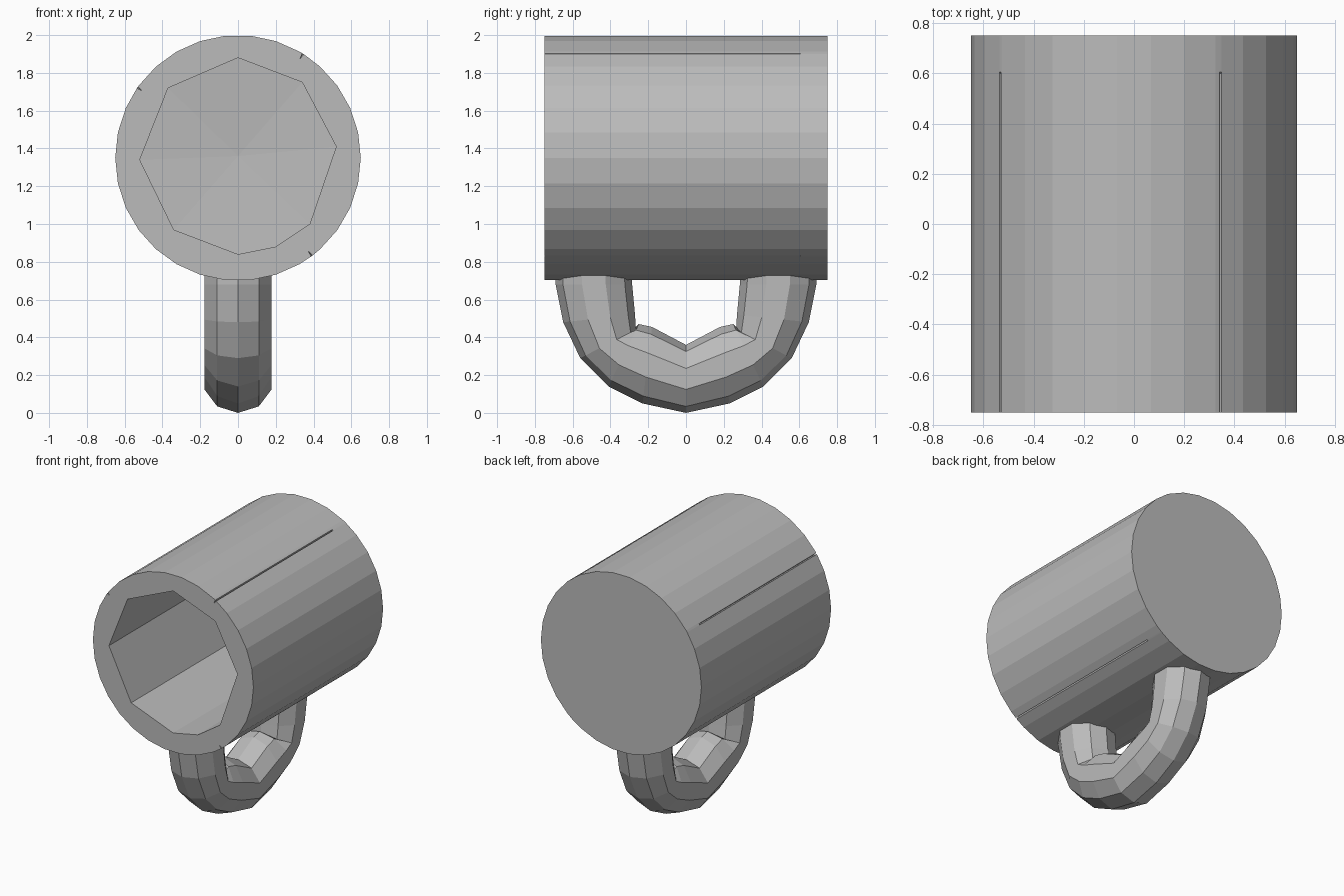
import bpy
import bmesh
from math import cos, sin, radians, pi

if "Cube" in bpy.data.objects:
    bpy.data.objects.remove(bpy.data.objects["Cube"], do_unlink=True)

grey = bpy.data.materials.new("plain grey")
grey.use_nodes = True
grey.diffuse_color = (0.5, 0.5, 0.5, 1)
grey.node_tree.nodes["Principled BSDF"].inputs["Base Color"].default_value = (0.5, 0.5, 0.5, 1)

RADIUS, CENTRE_Z, SIDES = 0.65, 1.35, 30
FRONT, FLOOR, BACK = -0.75, 0.6, 0.75


def finish(bm, name):
    bmesh.ops.recalc_face_normals(bm, faces=bm.faces)
    mesh = bpy.data.meshes.new(name)
    bm.to_mesh(mesh)
    bm.free()
    mesh.materials.append(grey)
    obj = bpy.data.objects.new(name, mesh)
    bpy.context.collection.objects.link(obj)
    return obj


def loft(bm, rings):
    """Skin a list of closed rings of points and return their vertices."""
    loops = [[bm.verts.new(p) for p in ring] for ring in rings]
    for a, b in zip(loops, loops[1:]):
        for i in range(len(a)):
            j = (i + 1) % len(a)
            bm.faces.new((a[i], a[j], b[j], b[i]))
    return loops


def edge_loop(bm, verts):
    return [bm.edges.get((v, w)) for v, w in zip(verts, verts[1:] + verts[:1])]


# Outer wall outline: angle and seam depth, with three narrow seams
outline = [(360 * i / SIDES, 0) for i in range(SIDES)]
for seam in (58, 145, 307):
    outline += [(seam - 0.4, 0), (seam, 0.03), (seam + 0.4, 0)]
outline.sort()


def wall_ring(y, seams):
    return [((RADIUS - d * seams) * cos(radians(a)), y,
             CENTRE_Z + (RADIUS - d * seams) * sin(radians(a))) for a, d in outline]


# Mug body: seamed wall, plain base band, closed back
bm = bmesh.new()
outer = loft(bm, [wall_ring(FRONT, 1), wall_ring(FLOOR, 1),
                  wall_ring(FLOOR + 0.005, 0), wall_ring(BACK, 0)])
bm.faces.new(outer[-1])

# Irregular faceted bore with a shallow pointed floor
bore = [(0, 1.88), (0.34, 1.75), (0.52, 1.41), (0.38, 1.0), (0.2, 0.88),
        (0, 0.84), (-0.34, 0.97), (-0.52, 1.34), (-0.37, 1.72)]
inner = loft(bm, [[(x, y, z) for x, z in bore] for y in (FRONT, FLOOR)])
tip = bm.verts.new((0, FLOOR + 0.03, 1.36))
for v, w in zip(inner[1], inner[1][1:] + inner[1][:1]):
    bm.faces.new((v, w, tip))

# Flat rim between wall and bore
bmesh.ops.triangle_fill(bm, use_beauty=True, use_dissolve=False, normal=(0, -1, 0),
                        edges=edge_loop(bm, outer[0]) + edge_loop(bm, inner[0]))
finish(bm, "mug_body")

# Handle: oval sections, each spanning an inner and an outer (y, z) point
half = [((-0.29, 0.78), (-0.69, 0.78)), ((-0.285, 0.68), (-0.69, 0.68)),
        ((-0.27, 0.52), (-0.65, 0.48)), ((-0.265, 0.44), (-0.56, 0.29)),
        ((-0.25, 0.47), (-0.41, 0.14)), ((-0.18, 0.455), (-0.23, 0.05))]
sections = half + [((0, 0.36), (0, 0))]
sections += [((-a[0], a[1]), (-b[0], b[1])) for a, b in reversed(half)]
TUBE_SIDES = 10
rings = []
for (y0, z0), (y1, z1) in sections:
    ring = []
    for i in range(TUBE_SIDES):
        t = 2 * pi * i / TUBE_SIDES
        k = (1 - cos(t)) / 2
        ring.append((0.187 * sin(t), y0 + (y1 - y0) * k, z0 + (z1 - z0) * k))
    rings.append(ring)
bm = bmesh.new()
tube = loft(bm, rings)
bm.faces.new(tube[0])
bm.faces.new(tube[-1])
finish(bm, "handle")
